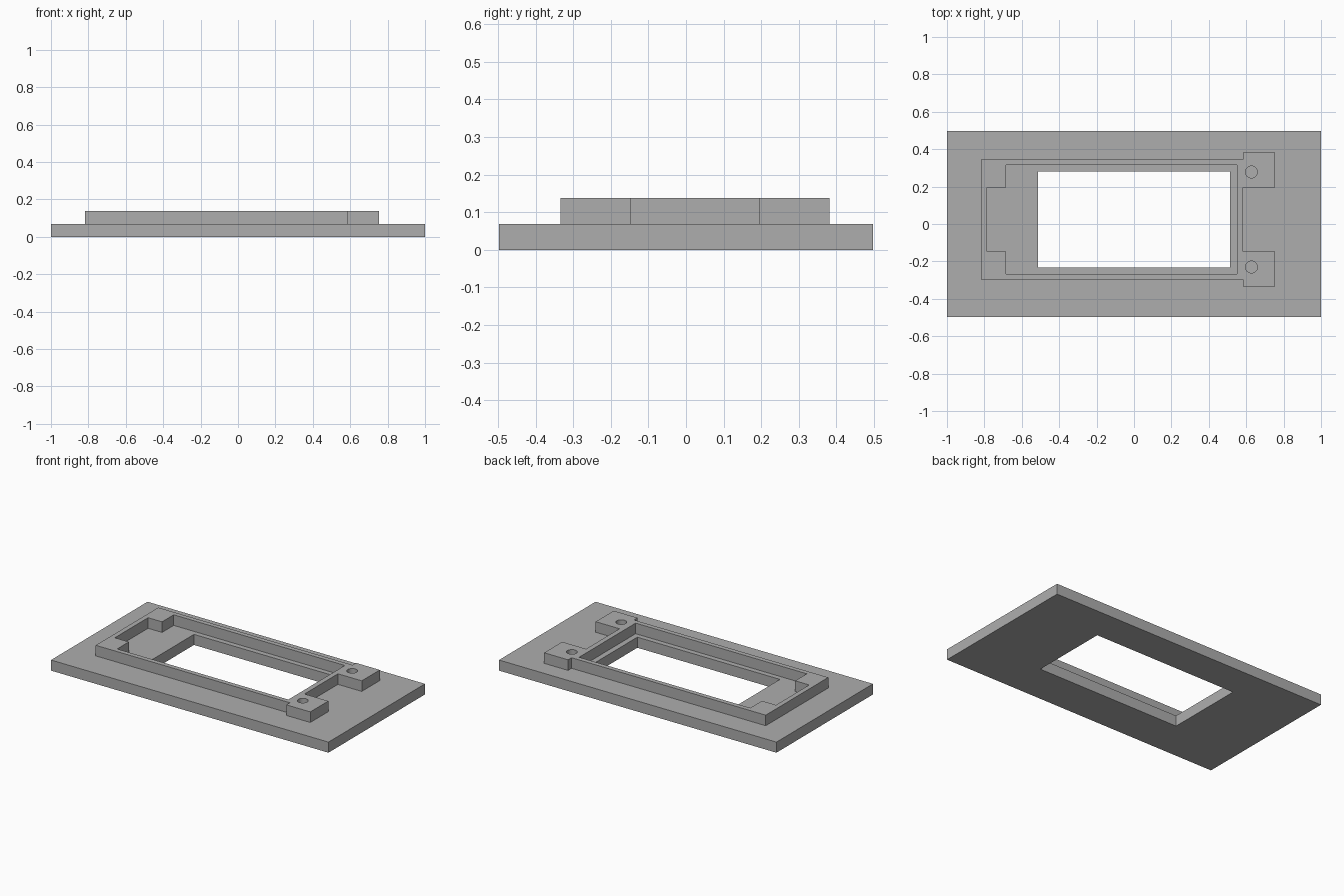
import bpy
from math import cos, sin, pi, radians

cube = bpy.data.objects.get("Cube")
if cube:
    bpy.data.objects.remove(cube, do_unlink=True)

grey = bpy.data.materials.new("plain_grey")
grey.use_nodes = True
colour = (0.42, 0.42, 0.42, 1)
grey.diffuse_color = colour
grey.node_tree.nodes["Principled BSDF"].inputs["Base Color"].default_value = colour


def rectangle(x0, x1, y0, y1):
    return [(x0, y0), (x1, y0), (x1, y1), (x0, y1)]


def circle(x, y, radius, sides=32):
    return [(x + radius * cos(2 * pi * i / sides), y + radius * sin(2 * pi * i / sides))
            for i in range(sides)]


def mirrored(half):
    """Close a half outline by reflecting it across the frame's centre line."""
    lower = [(x, MID - d) for x, d in half]
    upper = [(x, MID + d) for x, d in reversed(half)]
    return lower + upper


def plate(name, loops, bottom, top):
    """Extrude an outline with holes into a solid slab."""
    curve = bpy.data.curves.new(name, "CURVE")
    curve.dimensions = "2D"
    curve.fill_mode = "BOTH"
    curve.extrude = (top - bottom) / 2
    for loop in loops:
        spline = curve.splines.new("POLY")
        spline.points.add(len(loop) - 1)
        for point, (x, y) in zip(spline.points, loop):
            point.co = (x, y, 0, 1)
        spline.use_cyclic_u = True
    obj = bpy.data.objects.new(name, curve)
    bpy.context.collection.objects.link(obj)
    obj.location.z = (top + bottom) / 2
    bpy.ops.object.select_all(action="DESELECT")
    obj.select_set(True)
    bpy.context.view_layer.objects.active = obj
    bpy.ops.object.convert(target="MESH")
    obj = bpy.context.object
    obj.data.materials.clear()
    obj.data.materials.append(grey)
    bpy.ops.object.shade_smooth_by_angle(angle=radians(30))
    return obj


MID = 0.024        # centre line of the raised frame
BASE_TOP = 0.069
FRAME_TOP = 0.138

# Flat base with its rectangular window
plate("base_plate",
      [rectangle(-1, 1, -0.497, 0.497),
       rectangle(-0.514, 0.514, MID - 0.257, MID + 0.257)],
      0, BASE_TOP)

# Raised frame: outer edge with two tabs, stepped pocket and screw holes
outer = [(-0.817, 0.322), (0.583, 0.322), (0.583, 0.358), (0.755, 0.358),
         (0.755, 0.172), (0.583, 0.172)]
pocket = [(-0.785, 0.171), (-0.684, 0.171), (-0.684, 0.291), (0.55, 0.291)]
holes = [circle(0.628, MID + side * 0.254, 0.032) for side in (-1, 1)]
plate("raised_frame", [mirrored(outer), mirrored(pocket)] + holes,
      BASE_TOP, FRAME_TOP)
